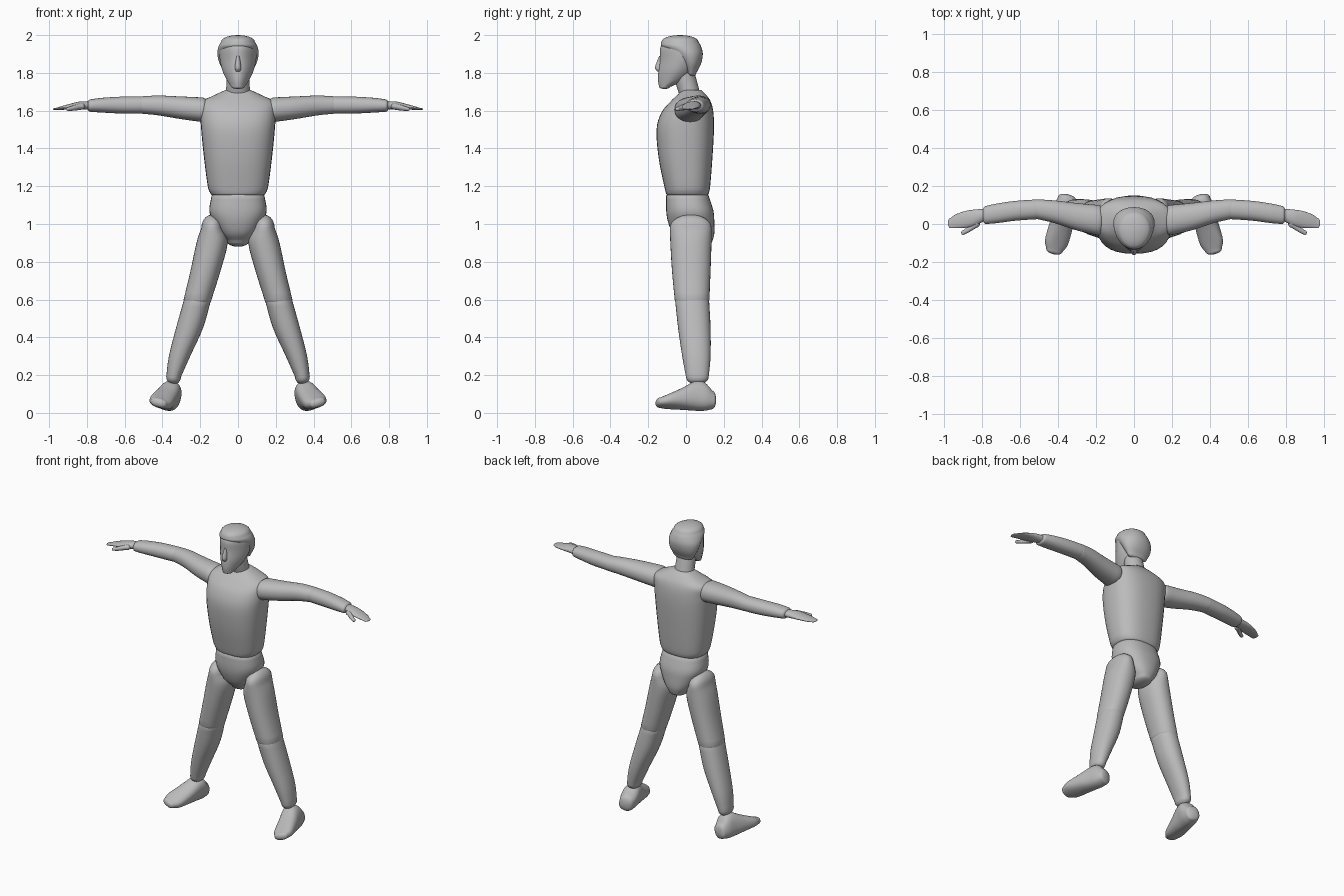
import bpy
import bmesh
from math import sin, cos, pi, radians, copysign
from mathutils import Matrix, Vector

if "Cube" in bpy.data.objects:
    bpy.data.objects.remove(bpy.data.objects["Cube"], do_unlink=True)

UNIT = 0.01      # all ring sizes below are in hundredths
SIDES = 32
STEPS = 4

grey = bpy.data.materials.new("plain grey")
grey.use_nodes = True
colour = (0.5, 0.5, 0.5, 1.0)
grey.diffuse_color = colour
grey.node_tree.nodes["Principled BSDF"].inputs["Base Color"].default_value = colour


def smooth_rings(rings):
    """Spline through the rings so that each part swells smoothly."""
    rings = [Vector(r) for r in rings]
    padded = [rings[0] * 2 - rings[1]] + rings + [rings[-1] * 2 - rings[-2]]
    result = []
    for a, b, c, d in zip(padded, padded[1:], padded[2:], padded[3:]):
        for i in range(STEPS):
            t = i / STEPS
            result.append(0.5 * (2 * b + (c - a) * t
                                 + (2 * a - 5 * b + 4 * c - d) * t * t
                                 + (3 * b - a - 3 * c + d) * t ** 3))
    return result + [rings[-1]]


def dome(ring, length):
    """Shrinking rings which round off the end of a part."""
    along, u0, u1, v0, v1 = ring
    u, v = (u0 + u1) / 2, (v0 + v1) / 2
    result = []
    for i in range(1, 6):
        angle = i * pi / 2 / 5.3
        k = cos(angle)
        p, q = (u1 - u0) / 2 * k, (v1 - v0) / 2 * k
        result.append((along + length * sin(angle), u - p, u + p, v - q, v + q))
    return result


def loft(name, axis, rings, start=0, end=0, power=2.0, taper=0.0,
         matrix=Matrix(), side=1):
    """Skin rings of (position, u low, u high, v low, v high) along an axis."""
    place = {"x": lambda t, u, v: (t, u, v),
             "y": lambda t, u, v: (u, -t, v),
             "z": lambda t, u, v: (u, v, t)}[axis]
    path = smooth_rings(rings)
    direction = copysign(1, rings[-1][0] - rings[0][0])
    if start:
        path = dome(path[0], -start * direction)[::-1] + path
    if end:
        path = path + dome(path[-1], end * direction)
    bm = bmesh.new()
    loops = []
    for t, u0, u1, v0, v1 in path:
        loop = []
        for i in range(SIDES):
            angle = 2 * pi * i / SIDES
            c, s = cos(angle), sin(angle)
            p = copysign(abs(c) ** (2 / power), c)
            q = copysign(abs(s) ** (2 / power), s)
            p *= 1 - taper * max(0, -q)
            u = (u0 + u1) / 2 + p * (u1 - u0) / 2
            v = (v0 + v1) / 2 + q * (v1 - v0) / 2
            point = matrix @ (Vector(place(t, u, v)) * UNIT)
            point.x *= side
            loop.append(bm.verts.new(point))
        loops.append(loop)
    for low, high in zip(loops, loops[1:]):
        for i in range(SIDES):
            j = (i + 1) % SIDES
            bm.faces.new((low[i], low[j], high[j], high[i]))
    bm.faces.new(loops[0])
    bm.faces.new(loops[-1])
    bmesh.ops.recalc_face_normals(bm, faces=bm.faces)
    mesh = bpy.data.meshes.new(name)
    bm.to_mesh(mesh)
    bm.free()
    mesh.materials.append(grey)
    obj = bpy.data.objects.new(name, mesh)
    bpy.context.collection.objects.link(obj)
    bpy.ops.object.select_all(action="DESELECT")
    bpy.context.view_layer.objects.active = obj
    obj.select_set(True)
    bpy.ops.object.shade_smooth_by_angle(angle=radians(50))
    return obj


def upright(name, rings, **options):
    """A part symmetric in x, from rings of (height, half width, front, back)."""
    return loft(name, "z", [(z, -w, w, f, b) for z, w, f, b in rings], **options)


# Trunk
upright("torso", [(116, 14.5, -10.5, 12), (120, 16, -11.5, 12.8),
                  (135, 18, -14.5, 14), (150, 19.5, -15.6, 14.8),
                  (159, 20, -13, 14.5), (164.5, 19.6, -8.5, 13.2),
                  (168, 13, -5, 11), (171, 6.5, -2, 8)],
        start=2, power=2.5)
upright("pelvis", [(91, 6, -3, 14), (95, 9.5, -7, 15),
                   (101, 13, -9.5, 15), (107, 15.2, -10.5, 14.5),
                   (115, 14, -10.5, 12)],
        start=3, end=2, power=2.4)
upright("neck", [(167, 6.5, -3, 8), (173, 6.2, -5, 6.5), (182, 6, -7, 4)])

# Head: a face wedge under a fuller cap of hair
upright("face", [(172.5, 3.4, -14.2, -8.5), (176, 5.8, -14.8, -1),
                 (181, 8.2, -14.6, 4), (187, 9.6, -13.8, 7),
                 (193, 9.8, -13.7, 7), (196, 8.5, -12, 5)],
        start=1, end=1, taper=0.3, power=2.2)
upright("hair", [(180, 7.2, 0, 5.5), (185, 9.8, -3.5, 8),
                 (190, 10.9, -8, 8.9), (194, 10.3, -13, 8),
                 (196.5, 8.9, -13, 6.6)],
        start=2, end=3.5, power=2.1, taper=0.12)
upright("nose", [(189, 0.9, -14.2, -11), (183, 1.7, -16.4, -11),
                 (181, 1.5, -15.4, -11)], end=0.5)

# Limbs, built for the left and mirrored for the right
foot_pose = (Matrix.Translation((0.362, 0.16, 0.014))
             @ Matrix.Rotation(radians(13), 4, "Z")
             @ Matrix.Rotation(radians(-15), 4, "Y"))

for label, side in (("left", 1), ("right", -1)):
    def limb(part, axis, rings, **options):
        loft(label + "_" + part, axis, rings, side=side, **options)

    limb("upper_arm", "x", [(19, -6, 10, 154, 167), (30, -3.4, 11, 155.5, 167.5),
                            (42, 0.5, 12.4, 157.5, 168), (51, 2.6, 13, 158.4, 167.6)],
         start=4, end=3, power=2.2)
    limb("forearm", "x", [(50, 2.6, 13, 158.4, 167.6), (62, 1.8, 12.2, 158.5, 167.4),
                          (72, 0.5, 10.8, 159, 166.8), (78, 0, 9.5, 159.4, 166)],
         start=3, end=2, power=2.2)
    limb("hand", "x", [(79, 1.5, 8, 160.5, 165), (84, -1, 7.6, 160.5, 164.8),
                       (89, -2, 6.8, 160.6, 163.6), (94, -2.2, 5, 160.4, 162.2),
                       (96.5, -2.2, 3.2, 160.3, 161.4)], end=1.5)
    limb("thumb", "x", [(83, -2, 3, 160.5, 164), (87, -4.4, -1, 160, 162.8),
                        (90, -5.8, -3.3, 159.9, 161.8)], start=2, end=1)
    limb("thigh", "z", [(98, 8, 19.4, -8.5, 13.5), (90, 5.5, 22, -8.3, 13.5),
                        (75, 9.3, 25.2, -7.4, 13), (60, 14, 28.8, -6, 12.4)],
         start=7, end=4, power=2.2)
    limb("shin", "z", [(60, 14.2, 28.6, -5.8, 12.2), (45, 18.5, 32.8, -4.2, 13),
                       (30, 25.3, 36.6, -2, 13), (19, 30.2, 38, 0, 12)],
         start=3, end=4, power=2.2)
    limb("foot", "y", [(2, -4.6, 4.6, 0.8, 10.5), (6, -5.6, 5.6, 0, 15),
                       (11, -5.8, 5.8, 0, 15.6), (18, -6.2, 6.2, 0.6, 12),
                       (26, -6.2, 6.2, 1.2, 8.4), (30.5, -4.4, 4.4, 1.8, 6.6)],
         start=2, end=2, power=2.4, matrix=foot_pose)
